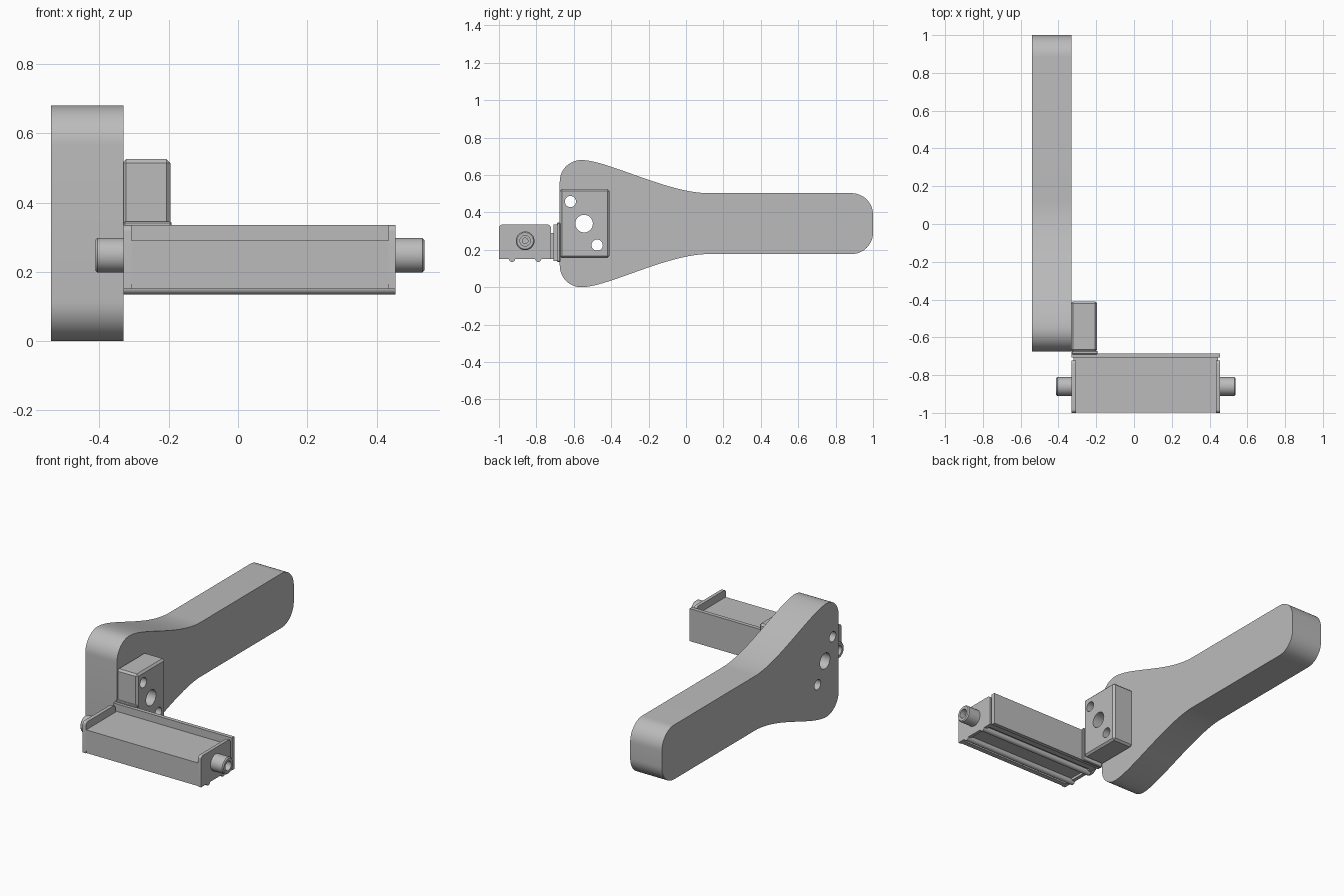
import bpy, bmesh
from math import cos, sin, pi, radians
from mathutils import Matrix, Vector
from mathutils.geometry import interpolate_bezier

cube = bpy.data.objects.get("Cube")
if cube:
    bpy.data.objects.remove(cube, do_unlink=True)

gray = bpy.data.materials.new("satin_gray")
gray.use_nodes = True
gray.diffuse_color = (0.5, 0.5, 0.5, 1)
gray.node_tree.nodes["Principled BSDF"].inputs["Base Color"].default_value = (0.5, 0.5, 0.5, 1)


def finish(name, bm):
    bmesh.ops.recalc_face_normals(bm, faces=bm.faces)
    mesh = bpy.data.meshes.new(name)
    bm.to_mesh(mesh)
    bm.free()
    mesh.materials.append(gray)
    obj = bpy.data.objects.new(name, mesh)
    bpy.context.collection.objects.link(obj)
    return obj


def activate(obj):
    bpy.ops.object.select_all(action='DESELECT')
    obj.select_set(True)
    bpy.context.view_layer.objects.active = obj


def smooth(obj):
    activate(obj)
    bpy.ops.object.shade_smooth_by_angle(angle=radians(30))


def box(name, x, y, z, bevel=0, segments=1):
    bm = bmesh.new()
    bmesh.ops.create_cube(bm, size=1)
    for v in bm.verts:
        v.co = [(lo + hi) / 2 + c * (hi - lo) for c, (lo, hi) in zip(v.co, (x, y, z))]
    if bevel:
        bmesh.ops.bevel(bm, geom=bm.edges[:], offset=bevel, segments=segments,
                        profile=0.5, affect='EDGES')
    return finish(name, bm)


def extrude_x(name, outline, x0, x1):
    """Solid from a (y, z) outline drawn along x."""
    bm = bmesh.new()
    face = bm.faces.new([bm.verts.new((x0, y, z)) for y, z in outline])
    geo = bmesh.ops.extrude_face_region(bm, geom=[face])["geom"]
    bmesh.ops.translate(bm, vec=(x1 - x0, 0, 0),
                        verts=[g for g in geo if isinstance(g, bmesh.types.BMVert)])
    return finish(name, bm)


def arc(cy, cz, r, start, end, n=12):
    return [(cy + r * cos(radians(start + (end - start) * i / n)),
             cz + r * sin(radians(start + (end - start) * i / n))) for i in range(n + 1)]


def rod(name, y, z, r, x0, x1, sides=32):
    return extrude_x(name, arc(y, z, r, 0, 360, sides)[:-1], x0, x1)


def cut(obj, cutter):
    activate(obj)
    mod = obj.modifiers.new("cut", 'BOOLEAN')
    mod.operation, mod.solver, mod.object = 'DIFFERENCE', 'EXACT', cutter
    bpy.ops.object.modifier_apply(modifier=mod.name)
    bpy.data.objects.remove(cutter, do_unlink=True)


# Paddle-shaped handle, its lower half mirrored from the upper half
MID = 0.34
curve = interpolate_bezier(Vector((-0.56, 0.68)), Vector((-0.42, 0.68)),
                           Vector((-0.1, 0.503)), Vector((0.12, 0.503)), 28)
upper = arc(-0.56, 0.565, 0.115, 180, 90)
upper += [(p.x, p.y) for p in curve[1:]] + arc(0.885, 0.388, 0.115, 90, 0)
lower = [(y, 2 * MID - z) for y, z in reversed(upper)]
handle = extrude_x("handle", upper + lower, -0.54, -0.33)

# Chamfered mounting block against the handle
block = box("mounting_block", (-0.335, -0.195), (-0.675, -0.41), (0.155, 0.525), 0.011)

# Bolt holes through block and handle
for part in (handle, block):
    for y, z, r in ((-0.618, 0.458, 0.03), (-0.545, MID, 0.047), (-0.475, 0.225, 0.03)):
        cut(part, rod("hole_cutter", y, z, r, -0.7, 0))
    smooth(part)

# Flange joining block and tray, and the tray's rear wall
box("flange", (-0.33, -0.192), (-0.69, -0.672), (0.135, 0.345), 0.004)
box("rear_wall", (-0.33, 0.455), (-0.708, -0.685), (0.14, 0.335))

# Tray body between two raised end plates
box("tray_body", (-0.32, 0.445), (-0.998, -0.7), (0.165, 0.29))
R = 0.018
profile = (arc(-0.722 - R, 0.335 - R, R, 0, 90, 6) + arc(-1 + R, 0.335 - R, R, 90, 180, 6)
           + [(-1, 0.15), (-0.722, 0.15)])
for side, x0, x1 in (("right", -0.33, -0.308), ("left", 0.435, 0.455)):
    smooth(extrude_x(side + "_end_plate", profile, x0, x1))

# Long rails under the tray
for i, y in enumerate((-0.93, -0.79)):
    smooth(rod("under_rail_%d" % (i + 1), y, 0.152, 0.017, -0.33, 0.455, 16))
box("under_front_lip", (-0.31, 0.437), (-0.995, -0.965), (0.15, 0.168))
box("under_rear_lip", (-0.31, 0.437), (-0.755, -0.7), (0.15, 0.168))


# Socket-headed end bolts: a turned profile of (radius, distance along x)
def bolt(name, base, tip):
    d = 1 if tip > base else -1
    turned = [(0.05, base), (0.05, tip - d * 0.006), (0.044, tip), (0.028, tip),
              (0.028, tip - d * 0.035), (0.015, tip - d * 0.035),
              (0.015, tip - d * 0.05), (0, tip - d * 0.05)]
    bm = bmesh.new()
    verts = [bm.verts.new((x, 0, r)) for r, x in turned]
    edges = [bm.edges.new(pair) for pair in zip(verts, verts[1:])]
    bmesh.ops.spin(bm, geom=verts + edges, cent=(0, 0, 0), axis=(1, 0, 0),
                   angle=2 * pi, steps=32)
    bmesh.ops.remove_doubles(bm, verts=bm.verts, dist=0.0005)
    bmesh.ops.holes_fill(bm, edges=bm.edges, sides=64)
    bmesh.ops.transform(bm, matrix=Matrix.Translation((0, -0.86, 0.248)), verts=bm.verts)
    smooth(finish(name, bm))


bolt("right_bolt", -0.325, -0.412)
bolt("left_bolt", 0.45, 0.538)
